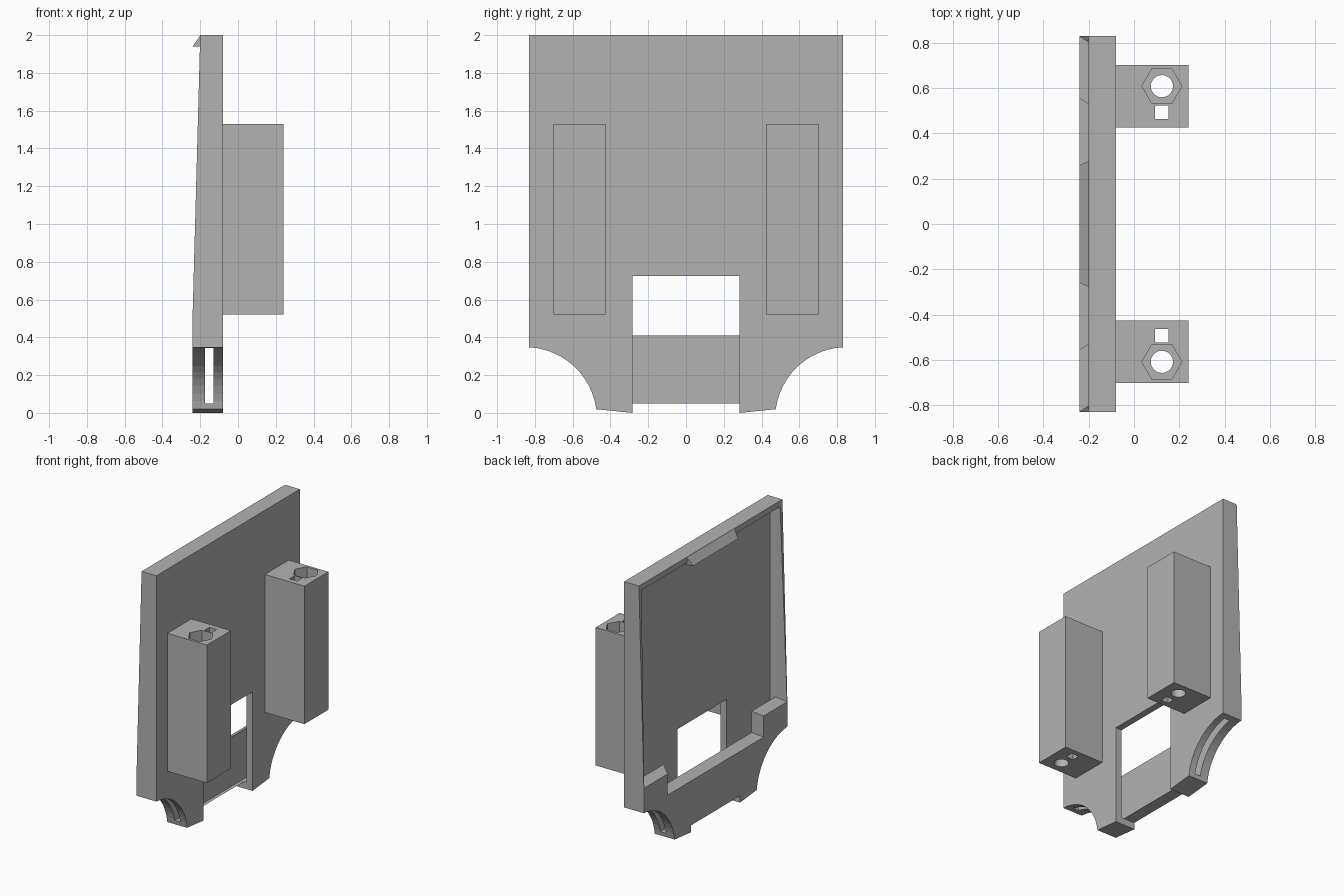
import bpy, bmesh
from math import sin, cos, pi, radians

cube = bpy.data.objects.get("Cube")
if cube:
    bpy.data.objects.remove(cube, do_unlink=True)

grey = bpy.data.materials.new("plain_grey")
grey.use_nodes = True
COLOUR = (0.45, 0.45, 0.45, 1)
grey.diffuse_color = COLOUR
grey.node_tree.nodes["Principled BSDF"].inputs["Base Color"].default_value = COLOUR


def loft(name, start, end):
    """Solid between two matching rings of points."""
    bm = bmesh.new()
    a = [bm.verts.new(p) for p in start]
    b = [bm.verts.new(p) for p in end]
    n = len(a)
    bm.faces.new(a)
    bm.faces.new(b[::-1])
    for i in range(n):
        j = (i + 1) % n
        bm.faces.new((a[j], a[i], b[i], b[j]))
    bmesh.ops.recalc_face_normals(bm, faces=bm.faces)
    mesh = bpy.data.meshes.new(name)
    bm.to_mesh(mesh)
    bm.free()
    mesh.materials.append(grey)
    obj = bpy.data.objects.new(name, mesh)
    bpy.context.collection.objects.link(obj)
    return obj


def along_x(name, ring, x0, x1):
    return loft(name, [(x0, y, z) for y, z in ring], [(x1, y, z) for y, z in ring])


def along_y(name, ring, y0, y1):
    return loft(name, [(x, y0, z) for x, z in ring], [(x, y1, z) for x, z in ring])


def along_z(name, ring, z0, z1):
    return loft(name, [(x, y, z0) for x, y in ring], [(x, y, z1) for x, y in ring])


def box(name, x, y, z):
    return along_z(name, [(x[0], y[0]), (x[1], y[0]), (x[1], y[1]), (x[0], y[1])], *z)


def polygon(cx, cy, r, n):
    return [(cx + r * cos(2 * pi * i / n), cy + r * sin(2 * pi * i / n)) for i in range(n)]


def mirrored(half):
    """Close a +y half outline with its mirror image."""
    return half + [(-y, z) for y, z in reversed(half)]


def combine(target, tool, operation="DIFFERENCE"):
    """Apply a boolean and remove its tool."""
    mod = target.modifiers.new("cut", "BOOLEAN")
    mod.operation, mod.solver, mod.object = operation, "EXACT", tool
    graph = bpy.context.evaluated_depsgraph_get()
    mesh = bpy.data.meshes.new_from_object(target.evaluated_get(graph))
    target.modifiers.clear()
    target.data = mesh
    bpy.data.objects.remove(tool, do_unlink=True)


BACK, FRONT, SEAT, LIP = -0.08, -0.24, -0.13, -0.175
SIDE = 0.83

# Tapered plate, trimmed to an outline with feet and scooped lower corners
plate = along_y("case_plate", [(BACK, 0), (FRONT, 0), (FRONT, 0.53), (-0.2, 2), (BACK, 2)], -1, 1)
arc = [(0.85 + 0.378 * cos(radians(a)), -0.03 + 0.378 * sin(radians(a)))
       for a in [93 + i * 79.5 / 12 for i in range(13)]]
outline = mirrored([(SIDE, 2), (SIDE, arc[0][1])] + arc[1:] + [(0.283, 0)])
combine(plate, along_x("outline", outline, -0.5, 0.5), "INTERSECT")

# Board slot inside the plate
combine(plate, box("slot", (LIP, SEAT), (-0.785, 0.785), (0.05, 1.94)))

# Stepped opening whose edges flare outwards
inner = [(0.785, 1.94), (0.785, 0.565), (0.51, 0.565), (0.51, 0.41)]
flare = [(0.042, 0.045), (0.042, -0.035), (0.045, -0.035), (0.045, -0.035)]


def opening_ring(x):
    t = (LIP - x) / (LIP - FRONT)
    half = [(y + t * dy, z + t * dz) for (y, z), (dy, dz) in zip(inner, flare)]
    return [(x, y, z) for y, z in mirrored(half)]


combine(plate, loft("opening", opening_ring(LIP + 0.02), opening_ring(FRONT - 0.02)))

# Cable window through the back wall, and the gap between the feet
combine(plate, box("window", (-0.15, 0), (-0.283, 0.283), (-0.2, 0.725)))
combine(plate, box("foot_gap", (-0.5, 0), (-0.283, 0.283), (-0.2, 0.05)))

# Wedge clip at the top edge with slanted ends
clip_ring = [(-0.165, 1.995), (-0.2, 1.998), (FRONT, 1.94), (-0.165, 1.94)]


def clip_end(side):
    return [(x, side * (0.26 if x == FRONT else 0.277), z) for x, z in clip_ring]


loft("top_clip", clip_end(-1), clip_end(1))

# Screw posts with nut pocket, screw hole and square channel
for side, name in ((1, "left"), (-1, "right")):
    ys = sorted((side * 0.425, side * 0.702))
    post = box(name + "_screw_post", (BACK, 0.24), ys, (0.52, 1.53))
    cx, cy, sq = 0.123, side * 0.608, side * 0.493
    combine(post, along_z("screw_hole", polygon(cx, cy, 0.049, 32), 0.4, 1.7))
    combine(post, along_z("nut_pocket", polygon(cx, cy, 0.088, 6), 1.41, 1.7))
    combine(post, box("channel", (cx - 0.03, cx + 0.03), (sq - 0.029, sq + 0.029), (0.4, 1.7)))
